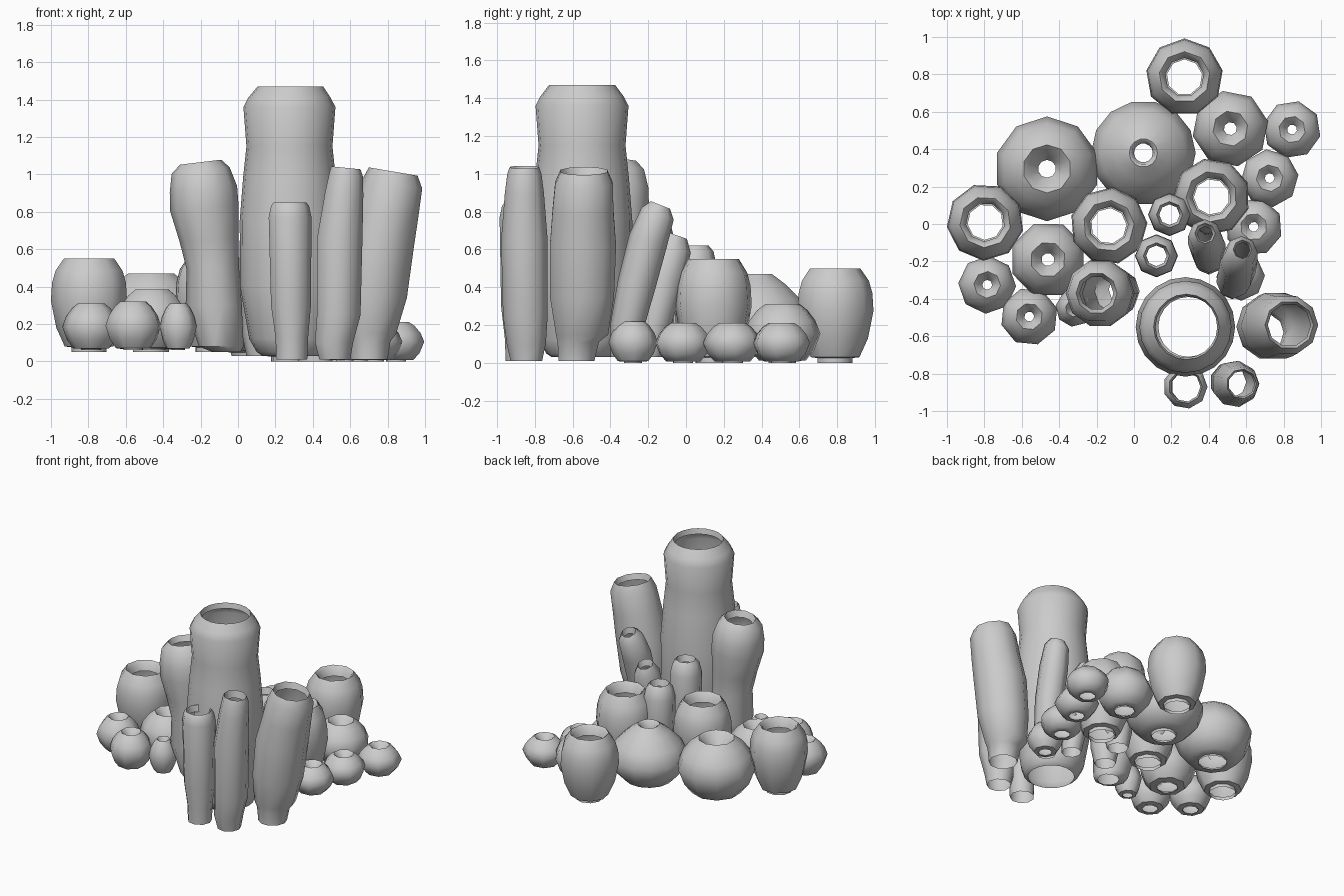
import bpy, bmesh, math


def loft(name, rings, sides, tilt=(0, 0), turn=0.0, seams=50):
    """Skin circular rings (x, y, z, r); the rings lean by `tilt` towards the top."""
    bm = bmesh.new()
    zmin = min(k[2] for k in rings)
    zmax = max(k[2] for k in rings)
    loops = []
    for x, y, z, r in rings:
        f = (z - zmin) / (zmax - zmin)
        loop = []
        for i in range(sides):
            a = turn + 2 * math.pi * i / sides
            dx, dy = r * math.cos(a), r * math.sin(a)
            loop.append(bm.verts.new((x + dx, y + dy, z + f * (tilt[0] * dx + tilt[1] * dy))))
        loops.append(loop)
    for lo, hi in zip(loops, loops[1:]):
        for i in range(sides):
            j = (i + 1) % sides
            bm.faces.new((lo[i], lo[j], hi[j], hi[i]))
    me = bpy.data.meshes.new(name)
    bm.to_mesh(me)
    bm.free()
    ob = bpy.data.objects.new(name, me)
    bpy.context.collection.objects.link(ob)
    bpy.ops.object.select_all(action='DESELECT')
    ob.select_set(True)
    bpy.context.view_layer.objects.active = ob
    bpy.ops.object.shade_smooth_by_angle(angle=math.radians(seams))
    return ob


def pod(name, x, y, z0, z1, r, profile, sides, turn=0.0):
    """Upright pod from a profile of (radius fraction, height fraction)."""
    h = z1 - z0
    return loft(name, [(x, y, z0 + h * t, r * f) for f, t in profile], sides, turn=turn)


# profiles run from the open foot, over the belly and rim, into the mouth
BARREL = [(.46, 0), (.46, .05), (.64, .06), (.86, .26), (1, .55), (.97, .74), (.88, .87),
          (.66, 1), (.58, .97), (.5, .86)]
SQUAT = [(.36, 0), (.36, .03), (.62, .04), (.84, .22), (1, .5), (.87, .72), (.66, .9),
         (.46, 1), (.34, .92), (.17, .74)]
DOME = [(.3, 0), (.32, .04), (.6, .06), (.87, .24), (1, .48), (.82, .7), (.53, .88),
        (.27, 1), (.22, .98), (.18, .86)]

# tall open barrels
for i, (x, y, z0, z1) in enumerate([(.27, .785, 0, .5), (-.795, .01, .05, .55),
                                    (-.135, -.01, .05, .56), (.415, .145, 0, .55)]):
    pod(f"barrel_sponge_{i + 1}", x, y, z0, z1, .207, BARREL, 9, math.pi / 2 + i * .3)

# broad squat pods
pod("broad_pod", -.465, .295, .05, .47, .28, SQUAT, 10, math.pi / 2)
pod("domed_pod", .05, .38, .03, .47, .28, DOME, 14)

# small squat pods
small = [(.515, .51, 0, .31, .205), (.845, .505, 0, .21, .155), (.725, .245, 0, .21, .155),
         (.64, -.015, 0, .21, .155), (.57, -.28, 0, .22, .13), (-.46, -.19, .06, .385, .205),
         (-.785, -.325, .06, .31, .155), (-.56, -.495, .06, .32, .155), (-.32, -.45, .06, .31, .1)]
for i, (x, y, z0, z1, r) in enumerate(small):
    pod(f"small_pod_{i + 1}", x, y, z0, z1, r, SQUAT, 8, .2 + i * .35)

# main tube with flared collar
loft("main_tube", [(.29, -.55, .03, .16), (.29, -.55, .05, .19), (.28, -.55, .12, .22),
                   (.275, -.55, .4, .264), (.275, -.55, .75, .266), (.275, -.55, .98, .248),
                   (.275, -.55, 1.15, .23), (.275, -.55, 1.36, .246), (.275, -.55, 1.41, .22),
                   (.28, -.55, 1.47, .175), (.28, -.55, 1.43, .165)], 20)

# left tube, pinched at the waist and swaying
loft("left_tube", [(-.06, -.35, .05, .075), (-.09, -.36, .08, .12), (-.13, -.37, .3, .15),
                   (-.135, -.37, .5, .14), (-.155, -.37, .65, .157), (-.18, -.37, .82, .183),
                   (-.185, -.37, .92, .18), (-.2, -.37, 1.02, .155), (-.2, -.37, 1.065, .11),
                   (-.2, -.37, 1.02, .09)], 10, (.12, 0))

# right leaning tube on a narrow foot
loft("right_tube", [(.7, -.58, .01, .1), (.7, -.57, .11, .115), (.7, -.55, .15, .145),
                    (.725, -.55, .35, .178), (.755, -.545, .62, .184), (.795, -.545, .8, .17),
                    (.825, -.54, .95, .16), (.83, -.54, 1.015, .13), (.83, -.54, .97, .115)],
     10, (-.17, 0))

# slim front tubes
loft("front_tube", [(.285, -.87, .01, .085), (.285, -.87, .13, .09), (.28, -.87, .3, .11),
                    (.275, -.87, .77, .118), (.275, -.87, .83, .105), (.275, -.87, .85, .09),
                    (.275, -.87, .8, .08)], 9)
loft("front_right_tube", [(.515, -.845, .01, .085), (.51, -.845, .1, .105), (.535, -.85, .25, .12),
                          (.54, -.855, .65, .125), (.565, -.855, .9, .105),
                          (.575, -.855, 1.0, .092), (.575, -.855, 1.035, .08),
                          (.575, -.855, .98, .07)], 9, (-.1, 0))

# small tubes sprouting behind the main tube
loft("back_leaning_tube", [(.52, -.33, .03, .07), (.53, -.31, .2, .09), (.55, -.26, .42, .1),
                           (.56, -.2, .65, .1), (.575, -.15, .79, .085), (.58, -.135, .835, .05),
                           (.58, -.14, .79, .04)], 8, (0, -.4))
loft("middle_leaning_tube", [(.4, -.2, .03, .07), (.4, -.17, .2, .09), (.39, -.11, .45, .1),
                             (.38, -.065, .61, .09), (.38, -.05, .675, .055),
                             (.38, -.055, .63, .04)], 8, (0, -.35))
for name, x, y, top in [("short_tube_1", .19, .05, .62), ("short_tube_2", .12, -.17, .74)]:
    loft(name, [(x, y, .03, .075), (x, y, .15, .1), (x, y, top * .6, .115), (x, y, top - .1, .112),
                (x, y, top - .03, .095), (x, y, top, .07), (x, y, top - .05, .055)], 8)
